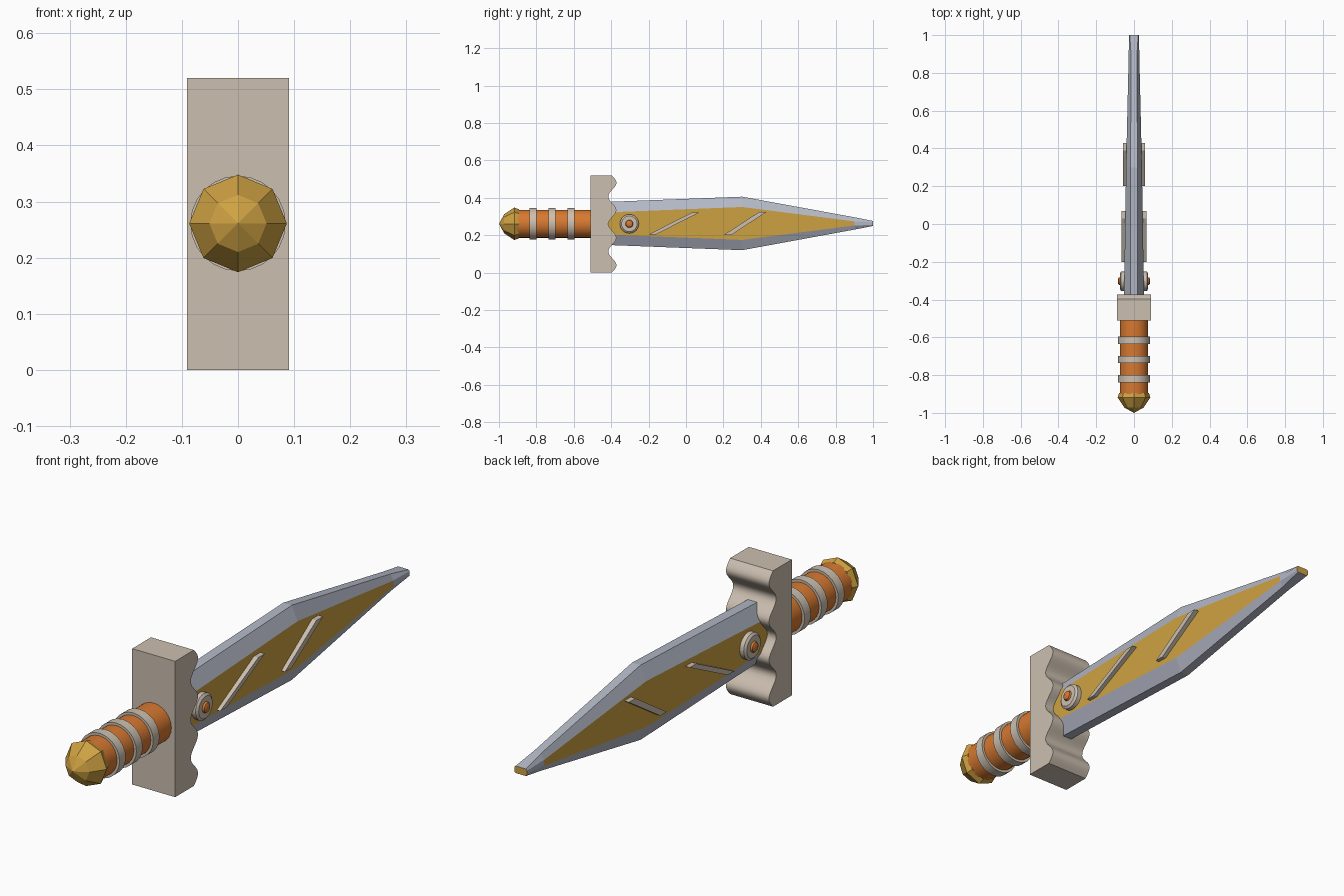
import bpy, bmesh, math
from mathutils import Matrix

if "Cube" in bpy.data.objects:
    bpy.data.objects.remove(bpy.data.objects["Cube"])

CZ = 0.261  # height of the dagger's long axis


def material(name, rgb):
    m = bpy.data.materials.new(name)
    m.diffuse_color = (*rgb, 1)
    m.use_nodes = True
    m.node_tree.nodes["Principled BSDF"].inputs["Base Color"].default_value = m.diffuse_color
    return m


STONE = material("pale stone", (0.60, 0.52, 0.43))
ORANGE = material("burnt orange", (0.68, 0.19, 0.03))
GOLD = material("gold", (0.62, 0.36, 0.055))
STEEL = material("blue grey steel", (0.45, 0.48, 0.56))


def finish(name, bm, *mats, smooth=False):
    bmesh.ops.recalc_face_normals(bm, faces=bm.faces[:])
    me = bpy.data.meshes.new(name)
    bm.to_mesh(me)
    bm.free()
    for m in mats:
        me.materials.append(m)
    ob = bpy.data.objects.new(name, me)
    bpy.context.collection.objects.link(ob)
    if smooth:
        bpy.ops.object.select_all(action='DESELECT')
        ob.select_set(True)
        bpy.context.view_layer.objects.active = ob
        bpy.ops.object.shade_smooth_by_angle(angle=math.radians(35))
    return ob


def prism(name, profile, half, mat, smooth=False):
    """Extrude a (y, z) outline across x from -half to half."""
    bm = bmesh.new()
    a, b = [[bm.verts.new((x, y, z)) for y, z in profile] for x in (-half, half)]
    bm.faces.new(a)
    bm.faces.new(b)
    n = len(profile)
    for i in range(n):
        j = (i + 1) % n
        bm.faces.new((a[i], a[j], b[j], b[i]))
    return finish(name, bm, mat, smooth=smooth)


def turned(name, profile, sides, mat, axis='Y', y=0.0, smooth=True):
    """Lathe a (position, radius) profile around the y or x axis."""
    bm = bmesh.new()
    rings = []
    for p, r in profile:
        ring = []
        for i in range(sides):
            t = 2 * math.pi * i / sides
            u, v = r * math.cos(t), r * math.sin(t)
            co = (u, p, CZ + v) if axis == 'Y' else (p, y + u, CZ + v)
            ring.append(bm.verts.new(co))
        rings.append(ring)
    for a, b in zip(rings, rings[1:]):
        for i in range(sides):
            j = (i + 1) % sides
            bm.faces.new((a[i], a[j], b[j], b[i]))
    bm.faces.new(rings[0])
    bm.faces.new(rings[-1])
    bmesh.ops.remove_doubles(bm, verts=bm.verts[:], dist=1e-4)
    return finish(name, bm, mat, smooth=smooth)


# Blade: (y, flat half height, flat half width, edge half height, edge half width)
sections = [(-0.45, 0.058, 0.054, 0.114, 0.020),
            (0.30, 0.088, 0.042, 0.143, 0.018),
            (0.90, 0.011, 0.028, 0.033, 0.016),
            (1.00, 0.008, 0.027, 0.0135, 0.022)]
bm = bmesh.new()
loops = []
for y, fz, fx, ez, ex in sections:
    pts = [(fx, -fz), (fx, fz), (ex, ez), (-ex, ez),
           (-fx, fz), (-fx, -fz), (-ex, -ez), (ex, -ez)]
    loops.append([bm.verts.new((x, y, CZ + 0.002 + z)) for x, z in pts])
for s, (a, b) in enumerate(zip(loops, loops[1:])):
    for i in range(8):
        j = (i + 1) % 8
        f = bm.faces.new((a[i], a[j], b[j], b[i]))
        f.material_index = 1 if i in (0, 4) and s < 2 else 0  # gold flats
bm.faces.new(loops[0])
bm.faces.new(loops[-1]).material_index = 1  # gold tip
finish("blade", bm, STEEL, GOLD)

# Slanted bars running through the blade
for k, (y0, y1, z0, z1, half) in enumerate([(-0.20, 0.03, 0.204, 0.321, 0.065),
                                            (0.20, 0.39, 0.200, 0.324, 0.059)]):
    prism(f"blade_bar_{k + 1}",
          [(y0, z0), (y0 + 0.04, z0), (y1 + 0.04, z1), (y1, z1)], half, STONE)

# Guard with a wavy edge facing the blade
wave = [(-0.394 - 0.022 * math.cos(2 * math.pi * (z - 0.26) / 0.147), z)
        for z in (0.52 * i / 48 for i in range(49))]
prism("guard", [(-0.51, 0.52), (-0.51, 0.0)] + wave, 0.091, STONE, smooth=True)

# Rivet: stone washer and orange stud, showing on both sides
turned("rivet_washer", [(-0.075, 0.042), (-0.068, 0.051), (0.068, 0.051), (0.075, 0.042)],
       24, STONE, axis='X', y=-0.303)
turned("rivet_stud", [(-0.086, 0.010), (-0.082, 0.018), (-0.072, 0.022),
                      (0.072, 0.022), (0.082, 0.018), (0.086, 0.010)],
       16, ORANGE, axis='X', y=-0.303)

# Grip and its three rings
turned("grip", [(-0.91, 0.075), (-0.50, 0.075)], 24, ORANGE)
for k in range(3):
    c = -0.819 + 0.102 * k
    turned(f"grip_ring_{k + 1}", [(c - 0.019, 0.07), (c - 0.019, 0.085),
                                  (c + 0.019, 0.085), (c + 0.019, 0.07)], 24, STONE)

# Faceted pommel
turned("pommel", [(-1.0, 0.0), (-0.972, 0.051), (-0.918, 0.087), (-0.894, 0.078)],
       8, GOLD, smooth=False)
